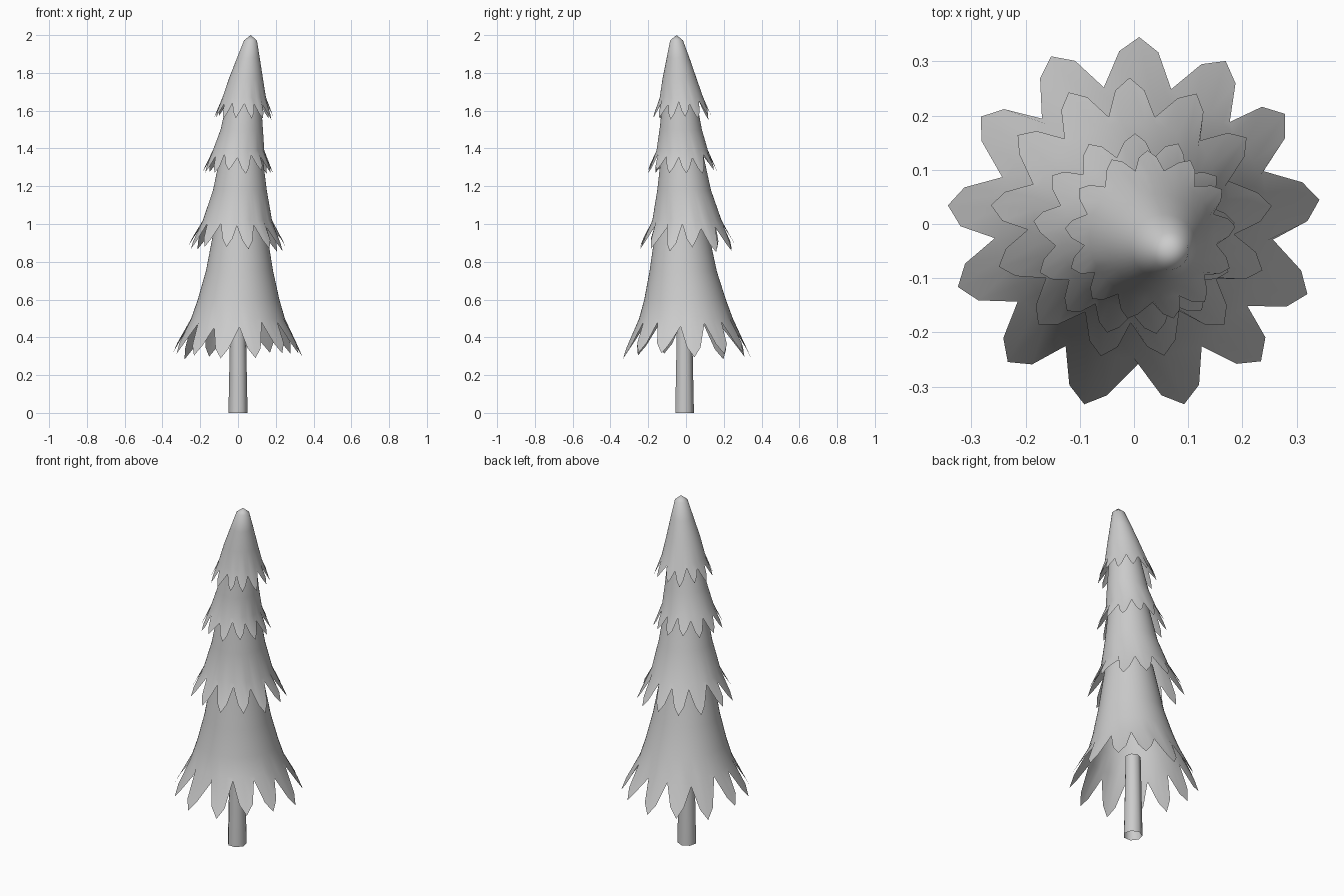
import bpy, bmesh, math, random

if "Cube" in bpy.data.objects:
    bpy.data.objects.remove(bpy.data.objects["Cube"])

random.seed(4)
TEETH = 13
COLS = TEETH * 4          # valley, shoulder, tip, shoulder


def column_angle(i):
    return math.pi / 2 + 2 * math.pi * (i - 2) / COLS


def ring(bm, cx, cy, r, z):
    return [bm.verts.new((cx + r * math.cos(column_angle(i)),
                          cy + r * math.sin(column_angle(i)), z)) for i in range(COLS)]


def fringe(bm, cx, cy, valley, shoulder, tip):
    # jagged lower edge: each tooth has two shoulders and a blunt tip
    verts = []
    drop = valley[1] - tip[1]
    for t in range(TEETH):
        dz, turn = random.uniform(-0.13, 0.13) * drop, random.uniform(-0.035, 0.035)
        for k, (r, z) in enumerate((valley, shoulder, tip, shoulder)):
            a = column_angle(t * 4 + k) + turn + (0, 0.008, 0, -0.008)[k]
            verts.append(bm.verts.new((cx + r * math.cos(a), cy + r * math.sin(a), z + dz)))
    return verts


def bridge(bm, upper, lower):
    for i in range(COLS):
        j = (i + 1) % COLS
        bm.faces.new((upper[i], lower[i], lower[j], upper[j]))


def finish(bm, name, angle):
    bmesh.ops.remove_doubles(bm, verts=bm.verts, dist=0.0005)
    mesh = bpy.data.meshes.new(name)
    bm.to_mesh(mesh)
    bm.free()
    ob = bpy.data.objects.new(name, mesh)
    bpy.context.collection.objects.link(ob)
    bpy.ops.object.select_all(action='DESELECT')
    ob.select_set(True)
    bpy.context.view_layer.objects.active = ob
    bpy.ops.object.shade_smooth_by_angle(angle=math.radians(angle))


def tier(name, rings, base, valley, shoulder, tip):
    # hollow skirt, open below, top to bottom
    bm = bmesh.new()
    loops = [ring(bm, *p) for p in rings]
    loops.append(fringe(bm, *base, valley, shoulder, tip))
    for a, b in zip(loops, loops[1:]):
        bridge(bm, a, b)
    finish(bm, name, 75)


# foliage tiers: rings are (x, y, radius, z)
tier("bottom_tier",
     [(0.012, -0.025, 0.128, 1.03), (0.008, -0.015, 0.178, 0.75),
      (0.003, -0.005, 0.216, 0.60), (0, 0, 0.248, 0.50)],
     (0, 0), (0.258, 0.465), (0.32, 0.355), (0.345, 0.302))
tier("second_tier",
     [(0.02, -0.022, 0.104, 1.41), (0.01, -0.01, 0.142, 1.18),
      (-0.003, 0.005, 0.183, 1.02)],
     (-0.005, 0.01), (0.192, 0.99), (0.238, 0.91), (0.26, 0.866))
tier("third_tier",
     [(0.035, -0.035, 0.084, 1.69), (0.02, -0.028, 0.112, 1.50),
      (0.003, -0.02, 0.136, 1.39)],
     (0, -0.02), (0.146, 1.36), (0.173, 1.305), (0.187, 1.276))
tier("top_tier",
     [(0.067, -0.05, 0, 2.0), (0.066, -0.05, 0.034, 1.972),
      (0.055, -0.042, 0.060, 1.88), (0.042, -0.034, 0.090, 1.77),
      (0.033, -0.024, 0.115, 1.67)],
     (0.03, -0.022), (0.123, 1.64), (0.146, 1.592), (0.158, 1.562))

# tapered open trunk
bm = bmesh.new()
bmesh.ops.create_cone(bm, cap_ends=False, segments=7, radius1=0.052, radius2=0.042, depth=0.48)
bmesh.ops.translate(bm, verts=bm.verts, vec=(0, -0.01, 0.24))
finish(bm, "trunk", 60)
